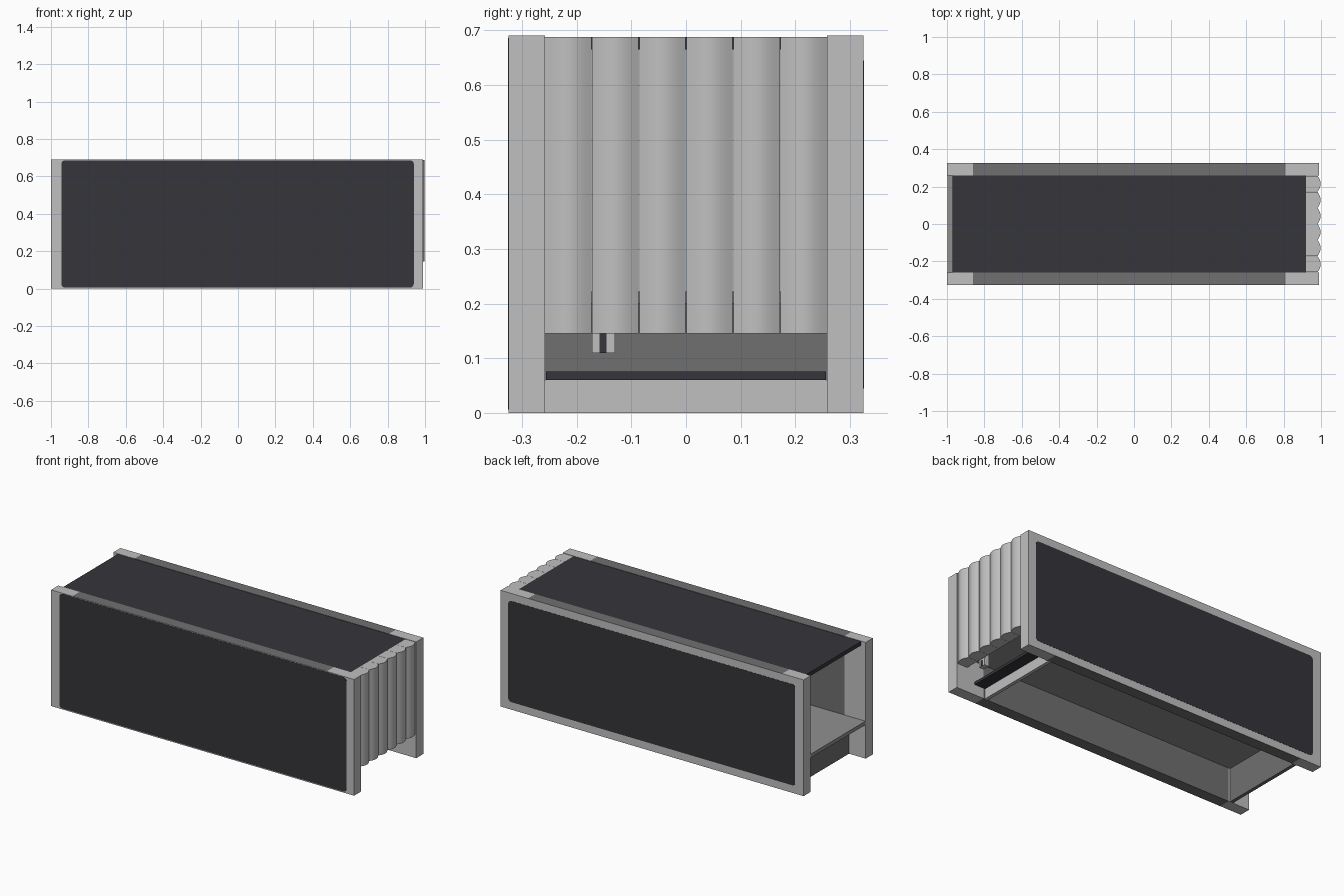
import bpy, bmesh, math

if "Cube" in bpy.data.objects:
    bpy.data.objects.remove(bpy.data.objects["Cube"])


def material(name, rgb):
    m = bpy.data.materials.new(name)
    m.diffuse_color = (*rgb, 1)
    m.use_nodes = True
    m.node_tree.nodes["Principled BSDF"].inputs["Base Color"].default_value = m.diffuse_color
    return m


LIGHT = material("light grey", (0.53, 0.53, 0.53))
MID = material("mid grey", (0.28, 0.28, 0.28))
SHADE = material("dark grey", (0.16, 0.16, 0.16))
DARK = material("charcoal", (0.036, 0.035, 0.043))


def finish(name, bm, *mats):
    bmesh.ops.recalc_face_normals(bm, faces=bm.faces)
    me = bpy.data.meshes.new(name)
    bm.to_mesh(me)
    bm.free()
    for m in mats:
        me.materials.append(m)
    ob = bpy.data.objects.new(name, me)
    bpy.context.collection.objects.link(ob)
    return ob


def box(name, x, y, z, *mats, rule=None):
    bm = bmesh.new()
    bmesh.ops.create_cube(bm, size=1)
    for v in bm.verts:
        for i, (a, b) in enumerate((x, y, z)):
            v.co[i] = (a + b) / 2 + v.co[i] * (b - a)
    if rule:
        bm.normal_update()
        for f in bm.faces:
            f.material_index = rule(f)
    return finish(name, bm, *mats)


def prism(name, points, offset, mat):
    """Extrude a closed outline of 3D points along an offset."""
    bm = bmesh.new()
    face = bm.faces.new([bm.verts.new(p) for p in points])
    ext = bmesh.ops.extrude_face_region(bm, geom=[face])
    bmesh.ops.translate(bm, vec=offset, verts=[g for g in ext["geom"] if isinstance(g, bmesh.types.BMVert)])
    return finish(name, bm, mat)


def rounded_plate(name, x, z, y, depth, r, mat):
    pts = []
    corners = ((x[1] - r, z[1] - r), (x[0] + r, z[1] - r), (x[0] + r, z[0] + r), (x[1] - r, z[0] + r))
    for k, (cx, cz) in enumerate(corners):
        for s in range(5):
            a = math.pi / 2 * (k + s / 4)
            pts.append((cx + r * math.cos(a), y, cz + r * math.sin(a)))
    return prism(name, pts, (0, depth, 0), mat)


# Long side walls: light end posts, and a middle with darker rails and lining
for side, label in ((-1, "front"), (1, "back")):
    y = sorted((side * 0.258, side * 0.325))
    box(label + "_left_post", (-1, -0.86), y, (0, 0.69), LIGHT)
    box(label + "_right_post", (0.81, 0.99), y, (0, 0.69), LIGHT)
    box(label + "_wall", (-0.86, 0.81), y, (0, 0.69), LIGHT, SHADE,
        rule=lambda f: int(abs(f.normal.z) > 0.5 or f.normal.y * side < -0.5))

# Charcoal cladding on the outer faces
rounded_plate("front_cladding", (-0.945, 0.94), (0.006, 0.686), -0.325, -0.001, 0.02, DARK)
rounded_plate("back_cladding", (-0.945, 0.94), (0.045, 0.645), 0.325, 0.001, 0.02, DARK)

# Worktop between the walls
box("worktop", (-0.97, 0.92), (-0.258, 0.258), (0.665, 0.688), DARK)

# Gently curved vertical slats closing the right end
width = 0.516 / 6
for i in range(6):
    y0 = -0.258 + i * width
    pts = [(0.92, y0 + width - 0.0005, 0.145), (0.92, y0 + 0.0005, 0.145)]
    for s in range(9):
        t = s / 8
        pts.append((0.982 + 0.016 * math.sin(math.pi * t), y0 + 0.0005 + (width - 0.001) * t, 0.145))
    slat = prism(f"end_slat_{i + 1}", pts, (0, 0, 0.543), LIGHT)
    bpy.ops.object.select_all(action="DESELECT")
    slat.select_set(True)
    bpy.context.view_layer.objects.active = slat
    bpy.ops.object.shade_smooth_by_angle(angle=math.radians(35))

# Inner shelf and the kick panel under its open left end
box("inner_shelf", (-0.998, 0.90), (-0.258, 0.258), (0.20, 0.222), MID)
box("left_kick_panel", (-0.89, -0.87), (-0.258, 0.258), (0, 0.20), SHADE)

# Low plinth and foot board set back under the slats
box("right_plinth", (0.78, 0.80), (-0.258, 0.258), (0, 0.06), LIGHT)
box("foot_board", (0.76, 0.87), (-0.256, 0.256), (0.06, 0.076), DARK)

# Small bracket hanging below the slats
box("bracket", (0.88, 0.91), (-0.172, -0.13), (0.11, 0.20), LIGHT)
box("bracket_slot", (0.91, 0.912), (-0.158, -0.145), (0.11, 0.145), DARK)
